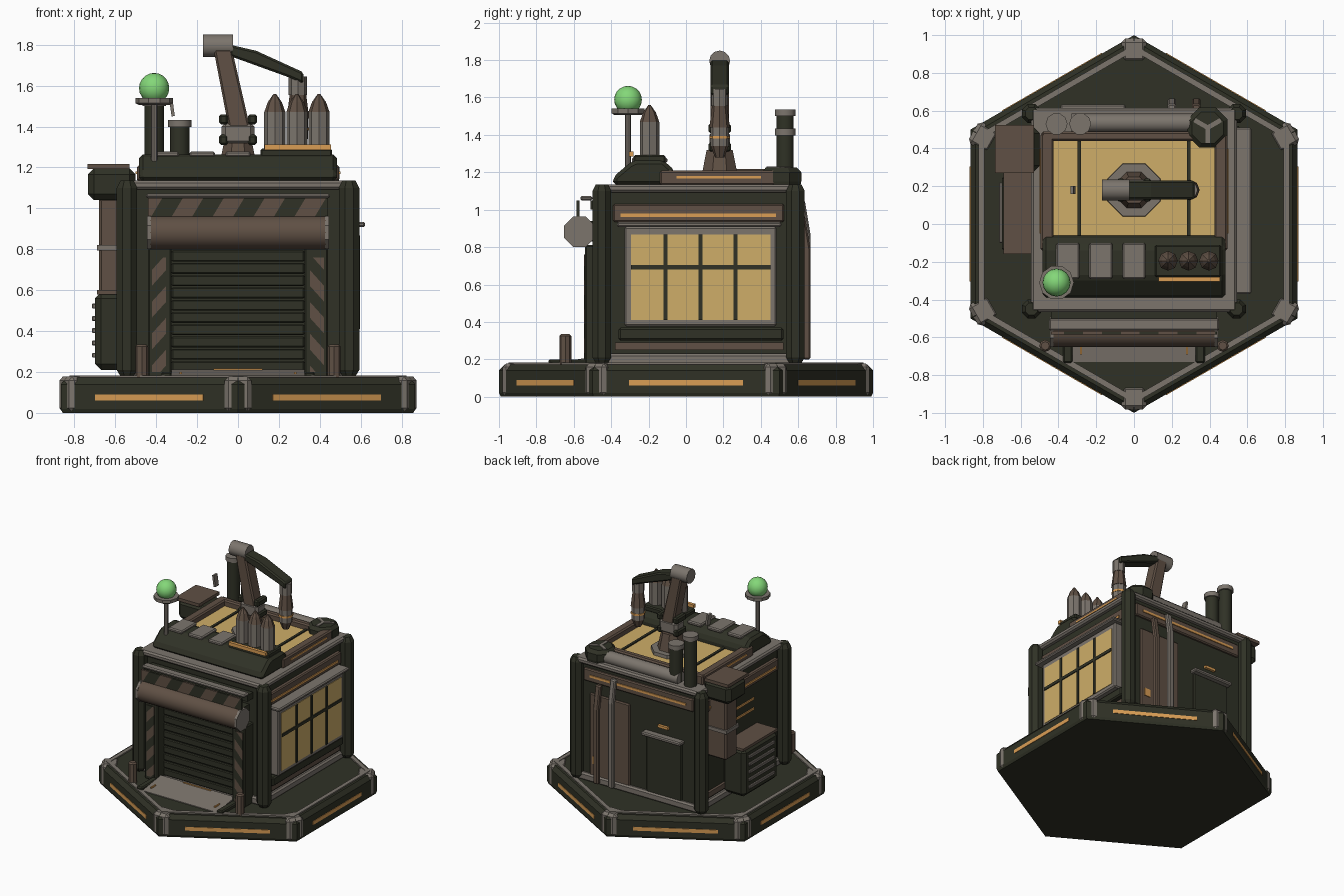
import bpy, bmesh
from math import cos, sin, pi, radians, floor
from mathutils import Vector

if "Cube" in bpy.data.objects:
    bpy.data.objects.remove(bpy.data.objects["Cube"])


def material(name, *rgb):
    m = bpy.data.materials.new(name)
    m.use_nodes = True
    m.diffuse_color = (*rgb, 1)
    bsdf = next(n for n in m.node_tree.nodes if n.type == 'BSDF_PRINCIPLED')
    bsdf.inputs["Base Color"].default_value = (*rgb, 1)
    return m


DARK = material("dark olive", .029, .031, .019)
GREY = material("warm grey", .2, .177, .152)
BROWN = material("rust brown", .115, .08, .058)
GLASS = material("amber glass", .62, .42, .14)
LAMP = material("orange lamp", .7, .34, .09)
GREEN = material("signal green", .23, .68, .19)


def finish(name, bm, mats, bevel=0, smooth=0):
    bmesh.ops.recalc_face_normals(bm, faces=bm.faces)
    me = bpy.data.meshes.new(name)
    bm.to_mesh(me)
    bm.free()
    for m in mats:
        me.materials.append(m)
    ob = bpy.data.objects.new(name, me)
    bpy.context.scene.collection.objects.link(ob)
    if smooth:
        me.polygons.foreach_set("use_smooth", [True] * len(me.polygons))
        me.set_sharp_from_angle(angle=radians(smooth))
    if bevel:
        mod = ob.modifiers.new("Bevel", 'BEVEL')
        mod.width, mod.segments = bevel, 1
    return ob


def box_mesh(x, y, z):
    bm = bmesh.new()
    bmesh.ops.create_cube(bm, size=1)
    for v in bm.verts:
        v.co = [(a + b) / 2 + c * (b - a) for (a, b), c in zip((x, y, z), v.co)]
    return bm


def box(name, x, y, z, mat, bevel=0):
    return finish(name, box_mesh(x, y, z), [mat], bevel)


def lathe(name, rings, mat, loc=(0, 0, 0), axis=(0, 0, 1), n=8, rot=0.0, smooth=0):
    """Rings of (radius, distance along axis), capped at both ends."""
    bm = bmesh.new()
    q = Vector((0, 0, 1)).rotation_difference(Vector(axis))
    loops = [[bm.verts.new(Vector(loc) + q @ Vector((r * cos(rot + 2 * pi * i / n),
              r * sin(rot + 2 * pi * i / n), h))) for i in range(n)] for r, h in rings]
    for a, b in zip(loops, loops[1:]):
        for i in range(n):
            j = (i + 1) % n
            bm.faces.new((a[i], a[j], b[j], b[i]))
    bm.faces.new(loops[0])
    bm.faces.new(loops[-1])
    return finish(name, bm, [mat], smooth=smooth)


def prism(name, pts, axis, span, mat, bevel=0):
    """Outline in (y,z) pushed along x, or in (x,z) pushed along y."""
    bm = bmesh.new()
    ends = [[bm.verts.new((d, a, b) if axis == 'x' else (a, d, b)) for a, b in pts] for d in span]
    for e in ends:
        bm.faces.new(e)
    for i in range(len(pts)):
        j = (i + 1) % len(pts)
        bm.faces.new((ends[0][i], ends[0][j], ends[1][j], ends[1][i]))
    return finish(name, bm, [mat], bevel)


def hazard(name, x, y, z, slope, period):
    """Panel cut into slanted stripes of two colours."""
    bm = box_mesh(x, y, z)
    normal = Vector((1, 0, slope))
    for k in range(-40, 40):
        bmesh.ops.bisect_plane(bm, geom=bm.verts[:] + bm.edges[:] + bm.faces[:],
                               plane_co=normal * (k * period / normal.length_squared), plane_no=normal)
    for f in bm.faces:
        f.material_index = floor(f.calc_center_median().dot(normal) / period) % 2
    finish(name, bm, [DARK, BROWN])


# Hexagonal platform with corner caps and edge lamps
lathe("platform", [(.99, 0), (1, .02), (1, .14), (.97, .172)], DARK, n=6, rot=pi / 2)
lathe("platform_rim", [(.95, .16), (.95, .182), (.915, .182), (.915, .16)], GREY, n=6, rot=pi / 2)
for i in range(6):
    a = pi / 6 + i * pi / 3
    cap = box("corner_cap", (.855, .982), (-.066, .066), (.003, .178), GREY, .02)
    cap.rotation_euler.z = a
    lamp = box("edge_lamp", (.85, .87), (-.305, .305), (.06, .089), LAMP)
    lamp.rotation_euler.z = a + pi / 6

# Main housing, bands and corner columns
box("housing", (-.51, .51), (-.43, .58), (.17, 1.1), DARK)
box("base_band", (-.535, .535), (-.455, .605), (.17, .23), GREY, .012)
box("roof_band", (-.545, .545), (-.465, .615), (1.093, 1.136), GREY, .012)
for x in (-.543, .543):
    for y in (-.45, .585):
        lathe("column", [(.035, .18), (.054, .21), (.054, 1.1), (.035, 1.135)], DARK,
              (x, y, 0), rot=pi / 8)

# Roof skylight
for x in (-.46, .46):
    box("skylight_side", (x - .035, x + .035), (-.14, .48), (1.13, 1.21), BROWN, .01)
    s = 1 if x > 0 else -1
    box("skylight_lamp", sorted((s * .49, s * .5)), (-.05, .4), (1.168, 1.18), LAMP)
box("skylight_back", (-.49, .49), (.44, .49), (1.13, 1.21), BROWN, .01)
box("skylight_glass", (-.44, .44), (-.1, .45), (1.13, 1.165), GLASS)
for x in (-.29, .29):
    box("skylight_bar", (x - .01, x + .01), (-.1, .45), (1.15, 1.174), DARK)
lathe("roof_pipe", [(.05, -.33), (.05, .33)], GREY, (0, .535, 1.165), (1, 0, 0), 12, smooth=40)

# Roof console, pads and rocket rack
prism("console", [(-.39, 1.13), (-.39, 1.175), (-.3, 1.25), (-.27, 1.263), (-.12, 1.263),
                  (-.06, 1.21), (-.06, 1.13)], 'x', (-.485, .485), DARK, .02)
for x in (-.35, -.175, 0):
    box("console_pad", (x - .062, x + .062), (-.29, -.1), (1.25, 1.278), GREY, .008)
box("rocket_tray", (.11, .46), (-.28, -.11), (1.25, 1.292), DARK, .008)
box("rocket_lamp", (.13, .455), (-.305, -.28), (1.285, 1.312), LAMP)
for x in (.18, .288, .396):
    lathe("rocket_body", [(.052, 1.28), (.052, 1.47)], GREY, (x, -.195, 0))
    lathe("rocket_tip", [(.052, 1.47), (.034, 1.52), (.006, 1.56)], BROWN, (x, -.195, 0))

# Beacon
lathe("beacon_pole", [(.016, 1.15), (.016, 1.51)], GREY, (-.41, -.31, 0))
lathe("beacon_dish", [(.075, 1.505), (.092, 1.515), (.092, 1.54)], GREY, (-.41, -.31, 0), n=10)
bm = bmesh.new()
bmesh.ops.create_uvsphere(bm, u_segments=16, v_segments=10, radius=.074)
bmesh.ops.translate(bm, vec=(-.41, -.31, 1.588), verts=bm.verts)
finish("beacon_globe", bm, [GREEN], smooth=60)

# Chimneys, roof vent and small aerial plate
for x, top in ((-.41, 1.535), (-.285, 1.433)):
    lathe("chimney", [(.048, 1.12), (.048, top - .02)], DARK, (x, .53, 0), n=10, smooth=40)
    lathe("chimney_cap", [(.058, top - .035), (.058, top)], GREY, (x, .53, 0), n=10, smooth=40)
lathe("roof_vent", [(.11, 1.13), (.115, 1.15), (.115, 1.2), (.09, 1.225)], DARK, (.39, .51, 0), rot=pi / 8)
for i in range(3):
    spoke = box("vent_spoke", (0, .08), (-.012, .012), (0, .008), GREY)
    spoke.location = (.39, .51, 1.223)
    spoke.rotation_euler.z = radians(30 + 120 * i)
aerial = box("aerial_plate", (-.008, .008), (-.022, .022), (-.045, .045), GREY)
aerial.location, aerial.rotation_euler.y = (-.323, .18, 1.495), radians(-8)

# Crane
C = (0, .18, 0)
lathe("crane_foot", [(.155, 1.15), (.15, 1.19)], GREY, C, rot=pi / 8)
lathe("crane_cone", [(.105, 1.18), (.075, 1.32)], BROWN, C, rot=pi / 8)
box("crane_shoulder", (-.08, .08), (.125, .235), (1.31, 1.42), GREY, .02)
for x in (-.07, .07):
    for z in (1.335, 1.435):
        box("shoulder_clip", (x - .022, x + .022), (.12, .24), (z - .025, z + .025), DARK, .01)
prism("crane_upper_arm", [(-.045, 1.39), (.06, 1.39), (-.03, 1.78), (-.12, 1.78)], 'y', (.13, .23), BROWN, .01)
lathe("crane_elbow", [(.056, -.17), (.056, -.025)], GREY, (0, .18, 1.795), (1, 0, 0), 12, smooth=40)
prism("crane_forearm", [(-.04, 1.8), (.09, 1.77), (.32, 1.665), (.32, 1.61), (.25, 1.64), (-.04, 1.745)],
      'y', (.13, .23), DARK, .01)
G = (.293, .18, 0)
lathe("gripper_wrist", [(.045, 1.555), (.045, 1.645)], GREY, G, smooth=30)
lathe("gripper_body", [(.055, 1.44), (.04, 1.56)], BROWN, G)
lathe("gripper_sleeve", [(.05, 1.34), (.05, 1.44)], GREY, G)
lathe("gripper_lamp", [(.054, 1.38), (.054, 1.395)], LAMP, G)
lathe("gripper_tip", [(.025, 1.28), (.048, 1.34)], BROWN, G)

# Front shutter, drum and hazard panels
for i in range(10):
    z = .2 + i * .06
    box("shutter_slat", (-.325, .325), (-.47, -.448), (z, z + .053), DARK, .006)
lathe("shutter_drum", [(.082, -.43), (.082, .43)], BROWN, (0, -.57, .882), (1, 0, 0), 16, smooth=40)
box("drum_mount", (-.4, .4), (-.56, -.43), (.83, .94), DARK)
hazard("header_hazard", (-.44, .44), (-.585, -.57), (.955, 1.05), -.6, .1)
box("header_canopy", (-.45, .45), (-.565, -.5), (1.05, 1.073), GREY, .008)
box("header_ledge", (-.44, .44), (-.51, -.44), (1.0, 1.05), DARK)
for s in (-1, 1):
    lathe("drum_cap", [(.088, .425), (.088, .445)], GREY, (0, -.57, .882), (s, 0, 0), rot=pi / 8)
    box("shutter_jamb", sorted((s * .325, s * .44)), (-.54, -.43), (.17, .81), DARK, .008)
    hazard("jamb_hazard", sorted((s * .352, s * .42)), (-.546, -.53), (.2, .76), s * .9, .07)
    lathe("bollard", [(.032, .16), (.032, .325), (.022, .335)], BROWN, (s * .47, -.645, 0))
    box("ramp_kerb", sorted((s * .325, s * .375)), (-.735, -.5), (.165, .2), DARK, .008)
    box("ramp_side_lamp", sorted((s * .275, s * .285)), (-.69, -.63), (.19, .2), LAMP)
prism("ramp", [(-.73, .165), (-.73, .178), (-.5, .212), (-.5, .165)], 'x', (-.325, .325), GREY)
box("threshold_lamp", (-.12, .12), (-.515, -.505), (.2, .216), LAMP)

# Window on the left wall
box("window_frame", (.5, .585), (-.33, .485), (.375, .91), GREY, .01)
box("window_glass", (.58, .589), (-.295, .452), (.41, .867), GLASS)
for y in (-.11, .077, .264):
    box("window_mullion", (.58, .596), (y - .011, y + .011), (.41, .867), DARK)
box("window_rail", (.58, .596), (-.295, .452), (.68, .703), DARK)
box("window_canopy", (.5, .622), (-.37, .51), (.908, .934), GREY, .008)
box("window_sill", (.5, .56), (-.36, .52), (.3, .37), DARK, .01)

# Lit trim bands on the side and back walls
for s in (-1, 1):
    box("side_band", sorted((s * .5, s * .54)), (-.39, .525), (.935, 1.03), BROWN, .008)
    box("side_band_lamp", sorted((s * .53, s * .546)), (-.35, .48), (.962, .98), LAMP)
    box("side_low_band", sorted((s * .5, s * .53)), (-.38, .52), (.25, .29), BROWN)
box("back_band", (-.48, .48), (.57, .6), (.96, 1.06), BROWN, .008)
box("back_band_lamp", (-.42, .42), (.59, .607), (1.0, 1.018), LAMP)

# Duct and louvred unit on the right wall
box("duct_hood", (-.734, -.5), (.28, .51), (1.04, 1.195), DARK, .03)
box("duct_lid", (-.735, -.53), (.27, .525), (1.192, 1.217), BROWN)
box("duct", (-.68, -.5), (.33, .47), (.58, 1.05), BROWN, .012)
box("duct_clamp", (-.69, -.5), (.32, .48), (.795, .822), GREY)
box("louvre_unit", (-.7, -.5), (-.16, .27), (.21, .59), DARK, .03)
box("louvre_lid", (-.69, -.5), (-.16, .27), (.58, .6), BROWN)
for i in range(5):
    z = .27 + i * .06
    box("louvre", (-.714, -.69), (-.1, .22), (z, z + .024), GREY, .004)
for z in (.72, .8):
    box("wall_lamp", (-.518, -.5), (-.12, .2), (z, z + .016), LAMP)

# Back door, panel and pipes
box("back_door", (-.375, -.065), (.57, .594), (.2, .68), DARK, .008)
box("door_awning", (-.39, -.045), (.57, .633), (.675, .705), GREY, .008)
box("door_lamp", (-.26, -.17), (.57, .6), (.76, .78), LAMP)
box("back_panel", (.08, .43), (.57, .594), (.2, .87), BROWN, .008)
box("panel_lamp", (.35, .4), (.59, .6), (.32, .38), LAMP)
for x, top, mat in ((.2, 1.0, GREY), (.33, .92, BROWN)):
    prism("wall_pipe", [(.625, .2), (.665, .2), (.665, top - .13), (.635, top + .05), (.6, top + .05),
                        (.625, top - .13)], 'x', (x - .022, x + .022), mat, .008)
